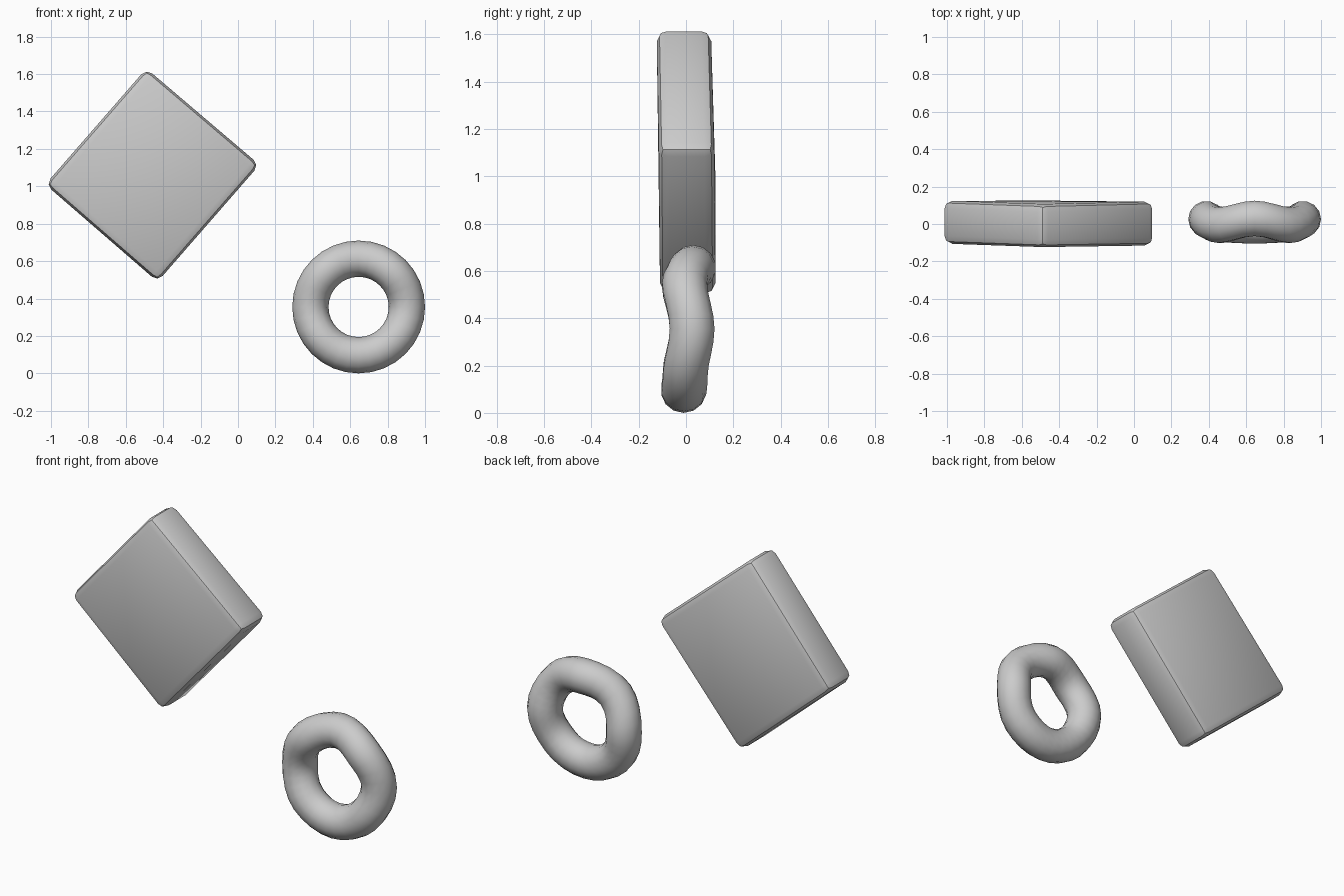
import bpy, bmesh, math

if "Cube" in bpy.data.objects:
    bpy.data.objects.remove(bpy.data.objects["Cube"])


def make_object(name, bm):
    bmesh.ops.recalc_face_normals(bm, faces=bm.faces)
    mesh = bpy.data.meshes.new(name)
    bm.to_mesh(mesh)
    bm.free()
    obj = bpy.data.objects.new(name, mesh)
    bpy.context.collection.objects.link(obj)
    bpy.ops.object.select_all(action='DESELECT')
    obj.select_set(True)
    bpy.context.view_layer.objects.active = obj
    return obj


# Square slab standing on one corner: x, z and y range of each corner
corners = [(-0.49, 1.63, -0.125, 0.105), (0.115, 1.115, -0.115, 0.12),
           (-0.43, 0.49, -0.11, 0.125), (-1.03, 1.01, -0.105, 0.125)]
bm = bmesh.new()
front = [bm.verts.new((x, y0, z)) for x, z, y0, y1 in corners]
back = [bm.verts.new((x, y1, z)) for x, z, y0, y1 in corners]
bm.faces.new(front)
bm.faces.new(back[::-1])
for i in range(4):
    j = (i + 1) % 4
    bm.faces.new((front[i], back[i], back[j], front[j]))
bmesh.ops.bevel(bm, geom=bm.edges[:], offset=0.042, offset_type='OFFSET',
                segments=2, profile=0.5, affect='EDGES')
make_object("square_slab", bm)
bpy.ops.object.shade_smooth_by_angle(angle=math.radians(35))

# Ring that gently undulates front to back, one offset per eighth turn
wave = [0.026, -0.006, 0.03, -0.006, 0.026, -0.003, -0.01, -0.003]
SEGS, SIDES = 32, 14
MAJOR, MINOR = 0.258, 0.097
bm = bmesh.new()
rings = []
for i in range(SEGS):
    a = 2 * math.pi * i / SEGS
    k, t = divmod(8 * i / SEGS, 1)
    t = t * t * (3 - 2 * t)
    dy = wave[int(k)] * (1 - t) + wave[(int(k) + 1) % 8] * t
    ring = []
    for j in range(SIDES):
        b = 2 * math.pi * j / SIDES
        r = MAJOR + MINOR * math.cos(b)
        ring.append(bm.verts.new((0.645 + r * math.cos(a),
                                  dy + MINOR * math.sin(b),
                                  0.355 + r * math.sin(a))))
    rings.append(ring)
for i in range(SEGS):
    p, q = rings[i], rings[(i + 1) % SEGS]
    for j in range(SIDES):
        n = (j + 1) % SIDES
        bm.faces.new((p[j], p[n], q[n], q[j]))
make_object("wavy_ring", bm)
bpy.ops.object.shade_smooth_by_angle(angle=math.radians(60))
